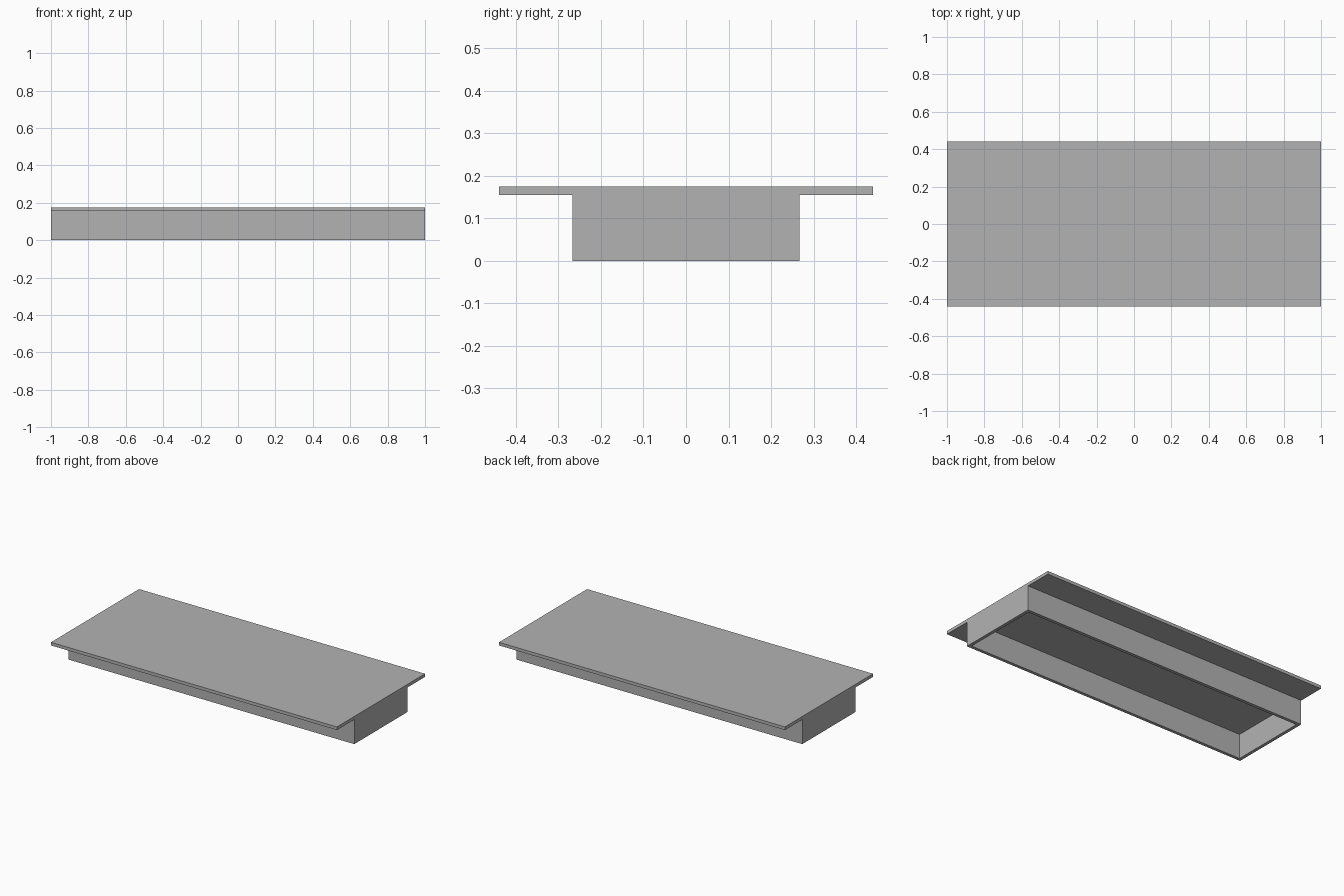
import bpy
import bmesh

if "Cube" in bpy.data.objects:
    bpy.data.objects.remove(bpy.data.objects["Cube"], do_unlink=True)

# Plain grey finish
grey = bpy.data.materials.new("plain_grey")
grey.use_nodes = True
colour = (0.45, 0.45, 0.45, 1)
grey.diffuse_color = colour
grey.node_tree.nodes["Principled BSDF"].inputs["Base Color"].default_value = colour

LENGTH, WALL = 2.0, 0.02
TOP_WIDTH, BOX_WIDTH = 0.88, 0.534
BOX_HEIGHT, TOTAL_HEIGHT = 0.155, 0.175


def block(name, width, low, high):
    """Full-length block between two heights."""
    bm = bmesh.new()
    bmesh.ops.create_cube(bm, size=1)
    for v in bm.verts:
        v.co.x *= LENGTH
        v.co.y *= width
        v.co.z = high if v.co.z > 0 else low
    mesh = bpy.data.meshes.new(name)
    mesh.materials.append(grey)
    obj = bpy.data.objects.new(name, mesh)
    bpy.context.collection.objects.link(obj)
    return obj, bm


# Wide flat top
top, bm = block("top_panel", TOP_WIDTH, BOX_HEIGHT, TOTAL_HEIGHT)
bm.to_mesh(top.data)
bm.free()

# Frame of four walls, open below, closed above by the top panel
frame, bm = block("hollow_base", BOX_WIDTH, 0, BOX_HEIGHT)
upper = [f for f in bm.faces if f.normal.z > 0.5]
bmesh.ops.delete(bm, geom=upper, context="FACES_ONLY")
bottom = [f for f in bm.faces if f.normal.z < -0.5]
bmesh.ops.inset_region(bm, faces=bottom, thickness=WALL, use_even_offset=True)
# Push the inset floor up to form the cavity ceiling
result = bmesh.ops.extrude_face_region(bm, geom=bottom)
for v in result["geom"]:
    if isinstance(v, bmesh.types.BMVert):
        v.co.z = BOX_HEIGHT
bmesh.ops.delete(bm, geom=[f for f in bottom if f.is_valid], context="FACES")
# Leave the ceiling to the panel underside
ceiling = [f for f in bm.faces if all(v.co.z > BOX_HEIGHT - 0.001 for v in f.verts)]
bmesh.ops.delete(bm, geom=ceiling, context="FACES_ONLY")
bmesh.ops.recalc_face_normals(bm, faces=bm.faces)
bm.to_mesh(frame.data)
bm.free()
